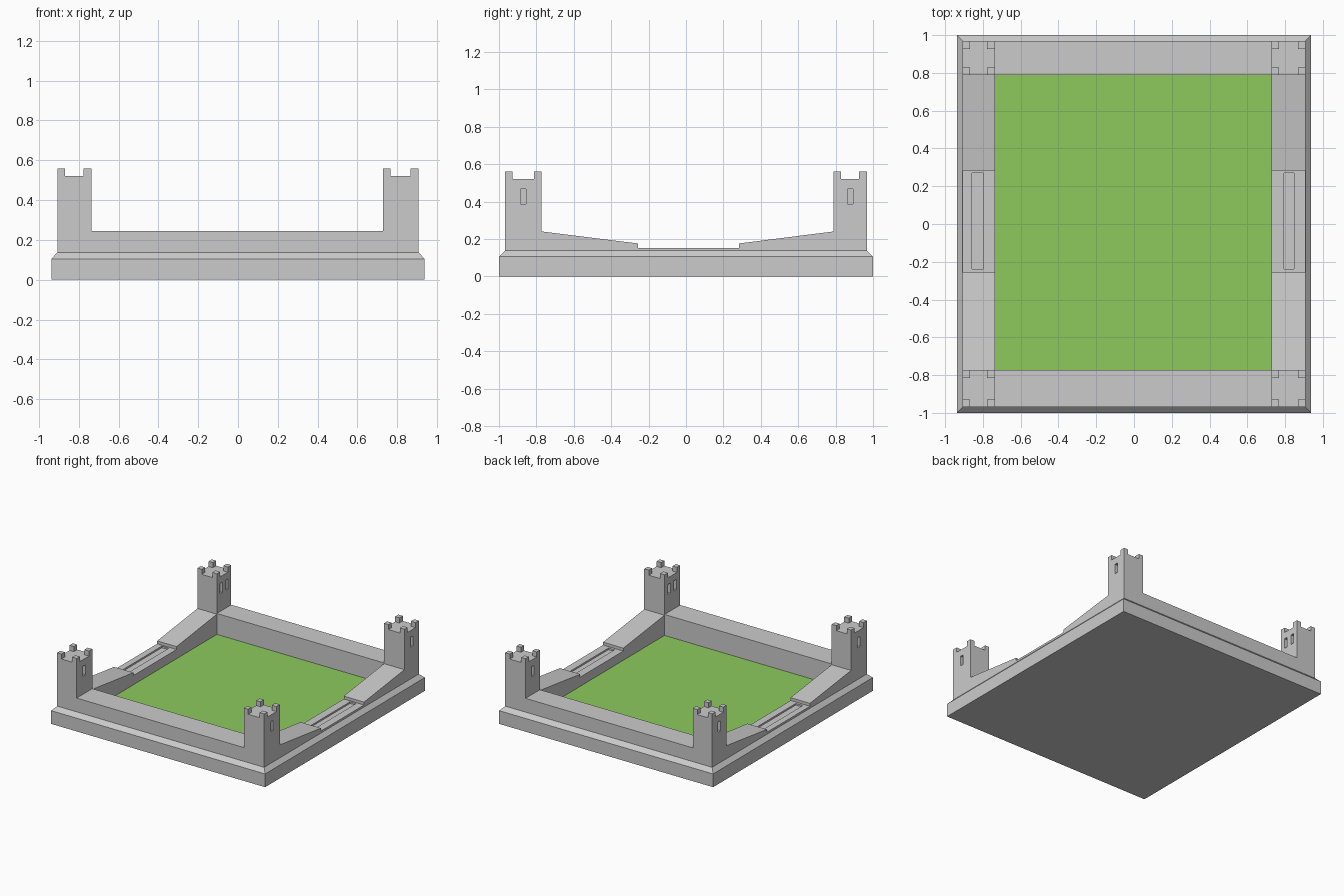
import bpy, bmesh

if "Cube" in bpy.data.objects:
    bpy.data.objects.remove(bpy.data.objects["Cube"])

# Shared plan dimensions
XO, YO = 0.907, 0.968                      # outer wall faces
XL, XR, YF, YB = -0.737, 0.729, -0.772, 0.788   # inner wall faces
Z_RIM, Z_FIELD, Z_WALL = 0.137, 0.08, 0.246
Z_GAP, Z_TOP = 0.52, 0.56                  # battlement levels


def finish(name, bm):
    bmesh.ops.recalc_face_normals(bm, faces=bm.faces)
    me = bpy.data.meshes.new(name)
    bm.to_mesh(me)
    bm.free()
    ob = bpy.data.objects.new(name, me)
    bpy.context.collection.objects.link(ob)
    return ob


def loft(name, rings, cap_end=True):
    """Join rectangles (x0, x1, y0, y1, z) into one closed skin."""
    bm = bmesh.new()
    loops = [[bm.verts.new(p) for p in ((a, c, z), (b, c, z), (b, d, z), (a, d, z))]
             for a, b, c, d, z in rings]
    for lo, hi in zip(loops, loops[1:]):
        for i in range(4):
            j = (i + 1) % 4
            bm.faces.new((lo[i], lo[j], hi[j], hi[i]))
    bm.faces.new(loops[0])
    if cap_end:
        bm.faces.new(loops[-1])
    return finish(name, bm)


def box(name, x0, x1, y0, y1, z0, z1):
    return loft(name, [(x0, x1, y0, y1, z0), (x0, x1, y0, y1, z1)])


def cut(ob, *limits):
    """Subtract a box from an object."""
    cutter = box("cutter", *limits)
    cutter.hide_render = True
    mod = ob.modifiers.new("cut", 'BOOLEAN')
    mod.operation, mod.solver, mod.object = 'DIFFERENCE', 'EXACT', cutter
    bpy.context.view_layer.objects.active = ob
    bpy.ops.object.modifier_apply(modifier=mod.name)
    bpy.data.objects.remove(cutter)


# Stepped base with chamfered rim and sunken middle
loft("base", [(-0.938, 0.938, -1, 1, 0), (-0.938, 0.938, -1, 1, 0.105),
              (-XO, XO, -YO, YO, Z_RIM), (XL, XR, YF, YB, Z_RIM),
              (XL, XR, YF, YB, Z_FIELD - 0.004)])

# Green playing field
bm = bmesh.new()
bm.faces.new([bm.verts.new(p) for p in ((XL, YF, Z_FIELD), (XR, YF, Z_FIELD),
                                        (XR, YB, Z_FIELD), (XL, YB, Z_FIELD))])
field = finish("field", bm)
green = bpy.data.materials.new("green")
green.diffuse_color = (0.27, 0.59, 0.11, 1)
green.use_nodes = True
green.node_tree.nodes["Principled BSDF"].inputs["Base Color"].default_value = green.diffuse_color
field.data.materials.append(green)

# Straight end walls between the towers
box("front_wall", XL, XR, -YO, YF, Z_RIM, Z_WALL)
box("back_wall", XL, XR, YB, YO, Z_RIM, Z_WALL)

# Side walls: sloped down to a low middle with a long slot
profile = [(YF, Z_RIM), (YB, Z_RIM), (YB, 0.24), (0.283, 0.176), (0.283, 0.153),
           (-0.257, 0.153), (-0.257, 0.176), (YF, 0.24)]
for name, x0, x1, s0, s1 in (("left_wall", -XO, XL, -0.857, -0.796),
                             ("right_wall", XR, XO, 0.793, 0.846)):
    bm = bmesh.new()
    face = bm.faces.new([bm.verts.new((x0, y, z)) for y, z in profile])
    ext = bmesh.ops.extrude_face_region(bm, geom=[face], use_keep_orig=True)
    bmesh.ops.translate(bm, vec=(x1 - x0, 0, 0),
                        verts=[v for v in ext["geom"] if isinstance(v, bmesh.types.BMVert)])
    wall = finish(name, bm)
    cut(wall, s0, s1, -0.238, 0.27, 0.14, 0.2)

# Corner towers: crossed gaps leave four merlons, windows on the side faces
for side, x0, x1 in (("left", -XO, XL), ("right", XR, XO)):
    for end, y0, y1 in (("front", -YO, YF), ("back", YB, YO)):
        tower = box(f"{end}_{side}_tower", x0, x1, y0, y1, Z_RIM, Z_TOP)
        cut(tower, x0 + 0.038, x1 - 0.04, y0 - 0.1, y1 + 0.1, Z_GAP, 0.7)
        cut(tower, x0 - 0.1, x1 + 0.1, y0 + 0.04, y1 - 0.042, Z_GAP, 0.7)
        mid = (y0 + y1) / 2
        outer, inner = (x0, x1) if side == "left" else (x1, x0)
        double = (side == "left") == (end == "back")
        holes = [(outer, mid)]
        holes += [(inner, mid - 0.037), (inner, mid + 0.037)] if double else [(inner, mid)]
        for x, y in holes:
            cut(tower, x - 0.03, x + 0.03, y - 0.015, y + 0.015, 0.387, 0.467)
